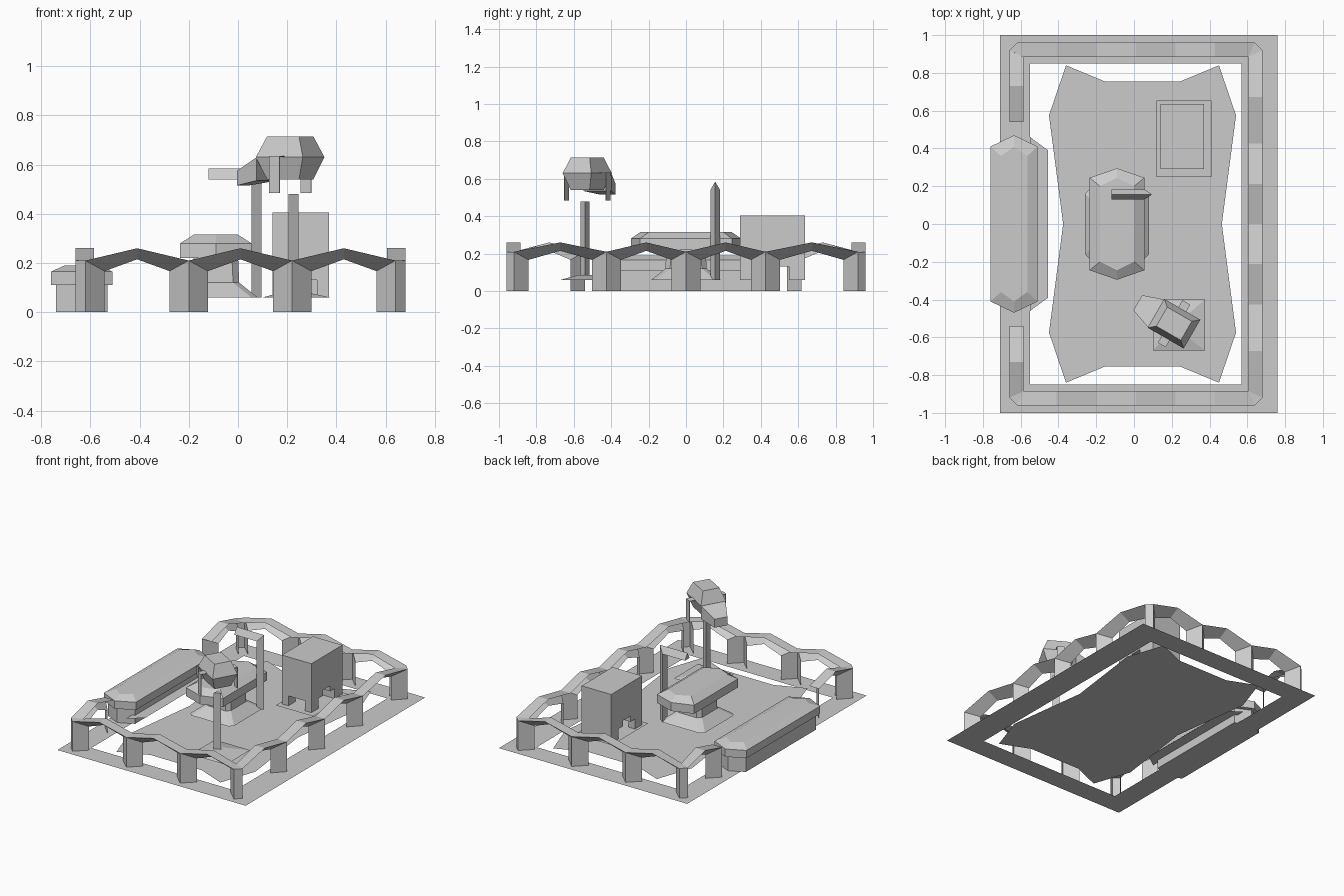
import bpy, bmesh, math
from mathutils import Matrix, Vector

cube = bpy.data.objects.get("Cube")
if cube:
    bpy.data.objects.remove(cube, do_unlink=True)

GREY = (0.6, 0.6, 0.6, 1)
mat = bpy.data.materials.new("plain grey")
mat.use_nodes = True
mat.diffuse_color = GREY
mat.node_tree.nodes["Principled BSDF"].inputs["Base Color"].default_value = GREY


def finish(name, bm):
    mesh = bpy.data.meshes.new(name)
    bm.to_mesh(mesh)
    bm.free()
    mesh.materials.append(mat)
    obj = bpy.data.objects.new(name, mesh)
    bpy.context.scene.collection.objects.link(obj)
    return obj


def loft(name, rings, caps=True, matrix=None):
    """Skin a stack of rings; a single ring becomes a flat sheet."""
    bm = bmesh.new()
    loops = [[bm.verts.new(p) for p in ring] for ring in rings]
    n = len(loops[0])
    for a, b in zip(loops, loops[1:]):
        for i in range(n):
            j = (i + 1) % n
            bm.faces.new((a[i], a[j], b[j], b[i]))
    if caps:
        bm.faces.new(loops[-1])
        if len(loops) > 1:
            bm.faces.new(loops[0][::-1])
            bmesh.ops.recalc_face_normals(bm, faces=bm.faces[:])
    if matrix:
        bm.transform(matrix)
    return finish(name, bm)


def rect(x0, x1, y0, y1, z):
    return [(x0, y0, z), (x1, y0, z), (x1, y1, z), (x0, y1, z)]


def box(name, x0, x1, y0, y1, z0, z1, matrix=None):
    return loft(name, [rect(x0, x1, y0, y1, z0), rect(x0, x1, y0, y1, z1)], matrix=matrix)


def hexagon(cx, cy, hx, hy, tip, z):
    """Long six-sided ring with pointed ends along y."""
    return [(cx + hx, cy - hy, z), (cx + hx, cy + hy, z), (cx, cy + hy + tip, z),
            (cx - hx, cy + hy, z), (cx - hx, cy - hy, z), (cx, cy - hy - tip, z)]


def octagon(cx, cy, hx, hy, c, z):
    return [(cx + sx * a, cy + sy * b, z) for sx, sy, a, b in (
        (1, -1, hx - c, hy), (1, -1, hx, hy - c), (1, 1, hx, hy - c), (1, 1, hx - c, hy),
        (-1, 1, hx - c, hy), (-1, 1, hx, hy - c), (-1, -1, hx, hy - c), (-1, -1, hx - c, hy))]


# Ground border and floor sheet
BASE = 0.06
loft("ground_border", [rect(-0.71, 0.76, -1, 1, 0), rect(-0.55, 0.57, -0.85, 0.85, 0)], caps=False)
quarter = [(0.2, -0.755), (0.405, -0.84), (0.495, -0.575)]
right_half = quarter + [(0.42, 0)] + [(x, -y) for x, y in quarter[::-1]]
outline = right_half + [(-x, -y) for x, y in right_half]
loft("floor", [[(x + 0.045, y, 0.02) for x, y in outline]])

# Wavy fence: a folded sheet, with prow-shaped posts and slanted arch undersides
DEPTH, POST, LOW, HIGH = 0.075, 0.078, 0.21, 0.26


def fence(name, valleys, origin, along, inward, inner_ends):
    origin, along, inward = Vector(origin), Vector(along), Vector(inward)
    hand = along.cross(inward).z
    bm = bmesh.new()

    def quad(points, flip):
        verts = [bm.verts.new(origin + along * t + inward * d + Vector((0, 0, z)))
                 for t, d, z in points]
        bm.faces.new(verts[::-1] if flip else verts)

    for v0, v1 in zip(valleys, valleys[1:]):
        peak = (v0 + v1) / 2
        for v, s in ((v0, 1), (v1, -1)):
            flip = s * hand < 0
            foot = v + s * POST
            inner = min(max(v, inner_ends[0]), inner_ends[1])
            quad([(v, 0, 0), (foot, DEPTH, 0), (foot, DEPTH, 0.167), (v, 0, LOW)], flip)
            quad([(v, 0, LOW), (foot, DEPTH, 0.167), (peak, DEPTH, 0.215), (peak, 0, HIGH)], flip)
            quad([(v, 0, LOW), (peak, 0, HIGH), (peak, DEPTH, HIGH), (inner, DEPTH, LOW)], flip)
    bmesh.ops.remove_doubles(bm, verts=bm.verts[:], dist=0.0005)
    return finish(name, bm)


X0, X1, Y1, CUT = -0.66, 0.68, 0.96, 0.04
X_IN, Y_IN = (X0 + DEPTH, X1 - DEPTH), (DEPTH - Y1, Y1 - DEPTH)
cross = [X0 + CUT, -0.2, 0.22, X1 - CUT]
fence("front_fence", cross, (0, -Y1, 0), (1, 0, 0), (0, 1, 0), X_IN)
fence("back_fence", cross, (0, Y1, 0), (1, 0, 0), (0, -1, 0), X_IN)
fence("side_fence", [CUT - Y1, -0.425, 0, 0.425, Y1 - CUT], (X1, 0, 0), (0, 1, 0), (-1, 0, 0), Y_IN)
for label, s in (("front", -1), ("back", 1)):
    fence(label + "_short_fence", [0.54, Y1 - CUT], (X0, 0, 0), (0, s, 0), (1, 0, 0), Y_IN)

# Chamfered fence corners, each an upright panel with a small top
for label, x, sx, sy in (("front_right", X0, 1, 1), ("front_left", X1, -1, 1),
                         ("back_right", X0, 1, -1), ("back_left", X1, -1, -1)):
    y = -sy * Y1
    a, b = (x + sx * CUT, y), (x, y + sy * CUT)
    if sx * sy < 0:
        a, b = b, a
    inner = (x + sx * DEPTH, y + sy * DEPTH, LOW)
    bm = bmesh.new()
    low_b, low_a, top_a, top_b, tip = [bm.verts.new(p) for p in (
        (*b, 0), (*a, 0), (*a, LOW), (*b, LOW), inner)]
    bm.faces.new((low_b, low_a, top_a, top_b))
    bm.faces.new((top_b, top_a, tip))
    finish(label + "_fence_corner", bm)

# Long counter on the open side
CX = -0.635
loft("counter_body", [hexagon(CX, 0, 0.105, 0.39, 0.05, z) for z in (0, 0.11)])
loft("counter_top", [hexagon(CX, 0, 0.125, 0.41, 0.06, 0.11),
                     hexagon(CX, 0, 0.125, 0.41, 0.06, 0.165),
                     hexagon(CX, 0, 0.07, 0.36, 0.05, 0.19)])
loft("counter_step", [[(x, y, BASE) for x, y in (
    (-0.55, -0.46), (-0.455, -0.39), (-0.455, 0.39), (-0.55, 0.46))]])

# Central table on a flared foot
TX = -0.09
loft("table_foot", [octagon(TX, 0, 0.17, 0.185, 0.025, BASE),
                    octagon(TX, 0, 0.095, 0.11, 0.025, 0.12),
                    octagon(TX, 0, 0.09, 0.105, 0.025, 0.23)])
loft("table_top", [hexagon(TX, 0, 0.145, 0.245, 0.05, 0.22),
                   hexagon(TX, 0, 0.145, 0.245, 0.05, 0.28),
                   hexagon(TX, 0, 0.09, 0.2, 0.045, 0.315)])

# Hut with low doorways
loft("hut_pad", [rect(0.12, 0.41, 0.25, 0.655, BASE)])
hut = box("hut", 0.14, 0.37, 0.29, 0.635, BASE, 0.405)
cutters = [box("side_doorway_cutter", 0.1, 0.4, 0.37, 0.55, 0, 0.13),
           box("side_window_cutter", 0.1, 0.4, 0.42, 0.5, 0.1, 0.17),
           box("front_doorway_cutter", 0.19, 0.32, 0.25, 0.45, 0, 0.13)]
for cutter in cutters:
    cutter.hide_render = True
    cutter.hide_viewport = True
    cutter.display_type = "WIRE"
    mod = hut.modifiers.new("doorway", "BOOLEAN")
    mod.operation = "DIFFERENCE"
    mod.solver = "EXACT"
    mod.object = cutter

# Three-sided lamp post, mitred into a ridged arm
loft("lamp_post", [[(x0, 0.13, z0), (x1, 0.156, z1), (x0, 0.183, z0)] for x0, z0, x1, z1 in (
    (0.055, BASE, 0.095, BASE), (0.055, 0.54, 0.095, 0.585), (-0.12, 0.54, -0.12, 0.585))])

# Three-sided pole with a faceted cabin turned toward the table
loft("pole_base", [rect(0.1, 0.375, -0.67, -0.4, BASE),
                   rect(0.19, 0.26, -0.58, -0.5, 0.085)])
loft("pole", [[(0.205, -0.565, z), (0.245, -0.54, z), (0.205, -0.515, z)] for z in (BASE, 0.48)])
turn = Matrix.Translation((0.212, -0.528, 0)) @ Matrix.Rotation(math.radians(-30), 4, "Z")
loft("cabin", [rect(-a, a, -b, b, z) for a, b, z in (
    (0.075, 0.058, 0.54), (0.11, 0.088, 0.63), (0.075, 0.058, 0.715))], matrix=turn)
loft("cabin_nose", [[(u, -w, lo), (u, w, lo), (u, w, hi), (u, -w, hi)] for u, w, lo, hi in (
    (-0.222, 0.046, 0.515, 0.575), (-0.108, 0.086, 0.535, 0.63))], matrix=turn)

# Thin bent brackets at the cabin sides
for label, s in (("left", 1), ("right", -1)):
    for part, inner, outer, low in (("shelf", 0.08, 0.13, 0.631), ("plate", 0.126, 0.13, 0.485)):
        y0, y1 = sorted((s * inner, s * outer))
        box(f"{label}_bracket_{part}", -0.024, 0.024, y0, y1, low, 0.635, matrix=turn)
